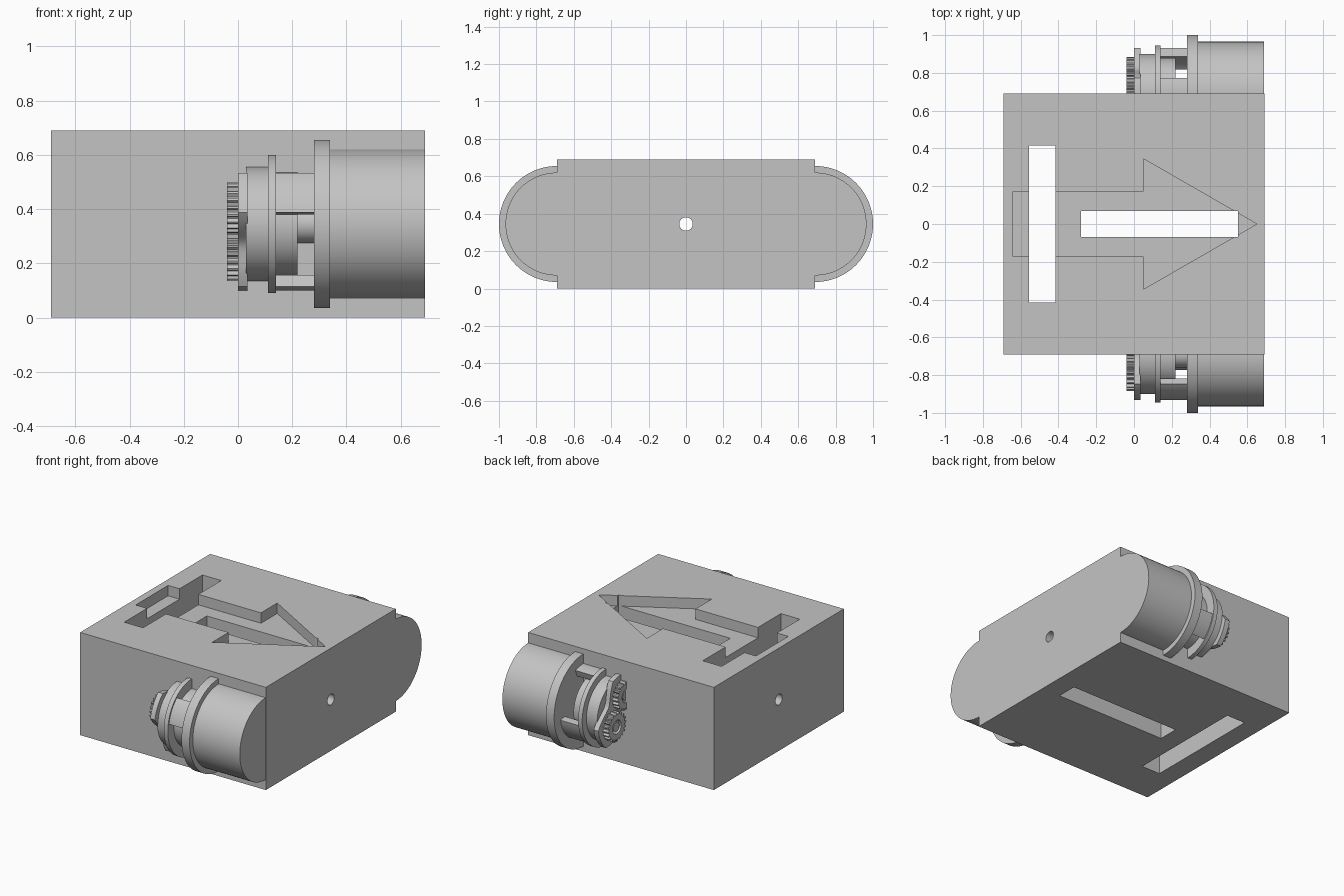
import bpy, bmesh
from math import sin, cos, pi, radians

cube = bpy.data.objects.get("Cube")
if cube:
    bpy.data.objects.remove(cube, do_unlink=True)

grey = bpy.data.materials.new("plain grey")
grey.use_nodes = True
grey.diffuse_color = (0.55, 0.55, 0.55, 1)
grey.node_tree.nodes["Principled BSDF"].inputs["Base Color"].default_value = grey.diffuse_color

HALF, MID = 0.69, 0.345      # half width of the block, height of the motor axes
LOBES = (30, 150, 270)       # directions of cage posts and planet gears


def prism(name, outer, low, high, place, inner=None):
    """Extrude a closed outline from low to high; inner gives a matching bore."""
    bm = bmesh.new()
    n = len(outer)
    rows = [[bm.verts.new(place(u, v, h)) for u, v in pts]
            for pts in ((outer, inner) if inner else (outer,)) for h in (low, high)]
    pairs = [(0, 1), (2, 3), (0, 2), (1, 3)] if inner else [(0, 1)]
    for a, b in pairs:
        for i in range(n):
            j = (i + 1) % n
            bm.faces.new((rows[a][i], rows[a][j], rows[b][j], rows[b][i]))
    if not inner:
        bm.faces.new(rows[0])
        bm.faces.new(rows[1])
    bmesh.ops.recalc_face_normals(bm, faces=bm.faces)
    mesh = bpy.data.meshes.new(name)
    bm.to_mesh(mesh)
    bm.free()
    ob = bpy.data.objects.new(name, mesh)
    bpy.context.collection.objects.link(ob)
    mesh.materials.append(grey)
    return ob


def upright(u, v, h):
    return (u, v, h)


def sideways(u, v, h):
    return (h, u, v)


def circle(r, n=96, cu=0, cv=0):
    return [(cu + r * cos(2 * pi * i / n), cv + r * sin(2 * pi * i / n)) for i in range(n)]


def rect(u0, u1, v0, v1):
    return [(u0, v0), (u1, v0), (u1, v1), (u0, v1)]


def cut(target, cutter):
    cutter.hide_render = True
    mod = target.modifiers.new("cut", 'BOOLEAN')
    mod.operation = 'DIFFERENCE'
    mod.solver = 'EXACT'
    mod.object = cutter
    bpy.context.view_layer.objects.active = target
    bpy.ops.object.modifier_apply(modifier=mod.name)
    bpy.data.objects.remove(cutter, do_unlink=True)


# Block with arrow recess, two through slots and an axle bore
block = prism("block", rect(-HALF, HALF, -HALF, HALF), 0, HALF, upright)
arrow = [(-0.64, -0.172), (0.05, -0.172), (0.05, -0.345), (0.65, 0),
         (0.05, 0.345), (0.05, 0.172), (-0.64, 0.172)]
cut(block, prism("arrow_cutter", arrow, 0.62, 1, upright))
cut(block, prism("cross_slot_cutter", rect(-0.555, -0.415, -0.415, 0.415), -1, 1, upright))
cut(block, prism("long_slot_cutter", rect(-0.28, 0.55, -0.07, 0.07), -1, 1, upright))
cut(block, prism("bore_cutter", circle(0.036, 32, 0, MID), -1, 1, sideways))
parts = [block]


def arc(r, start, end, n=12):
    return [(r * cos(a), r * sin(a))
            for a in (radians(start + (end - start) * i / n) for i in range(n + 1))]


def gear_outline(cu, cv, r, teeth):
    """Each tooth has two root points and two tip points."""
    pts = []
    for i in range(teeth * 4):
        a = 2 * pi * i / (teeth * 4)
        rad = r if i % 4 < 2 else r * 0.86
        pts.append((cu + rad * cos(a), cv + rad * sin(a)))
    return pts


def lobed_outline():
    """Three wide lobes joined by hollow curves."""
    pts = []
    for mid in LOBES:
        pts += arc(0.245, mid - 20, mid + 20)
        for i in range(1, 12):
            t = i / 12
            a = radians(mid + 20 + 80 * t)
            r = 0.245 - 0.095 * sin(pi * t)
            pts.append((r * cos(a), r * sin(a)))
    return pts


# One motor on each side; the second is turned half a turn about the x axis
for side, s in (("right", -1), ("left", 1)):
    def place(u, v, h):
        return (h, s * (HALF + u), MID - s * v)

    def add(name, outline, low, high, inner=None):
        parts.append(prism(side + "_" + name, outline, low, high, place, inner))

    add("motor_can", circle(0.275), 0.33, 0.689)
    add("motor_flange", circle(0.31), 0.28, 0.34)
    add("shaft", circle(0.07, 48), 0.2, 0.29)
    add("inner_disc", circle(0.19), 0.13, 0.22)
    add("cage_rim", circle(0.255), 0.11, 0.14)
    add("front_disc", circle(0.21), 0.03, 0.12)
    add("lobed_plate", lobed_outline(), 0, 0.035)
    for k, mid in enumerate(LOBES):
        post = arc(0.246, mid - 20, mid + 20) + arc(0.2, mid + 20, mid - 20)
        add(f"cage_post_{k + 1}", post, 0.13, 0.285)
        cu, cv = 0.115 * cos(radians(mid)), 0.115 * sin(radians(mid))
        add(f"planet_gear_{k + 1}", gear_outline(cu, cv, 0.095, 20), -0.04, 0.002,
            circle(0.045, 80, cu, cv))
        add(f"gear_pin_{k + 1}", circle(0.032, 32, cu, cv), -0.035, 0.01)

# Smooth the round surfaces and keep hard edges
bpy.ops.object.select_all(action='DESELECT')
for ob in parts:
    ob.select_set(True)
bpy.context.view_layer.objects.active = block
bpy.ops.object.shade_smooth_by_angle(angle=radians(25))
